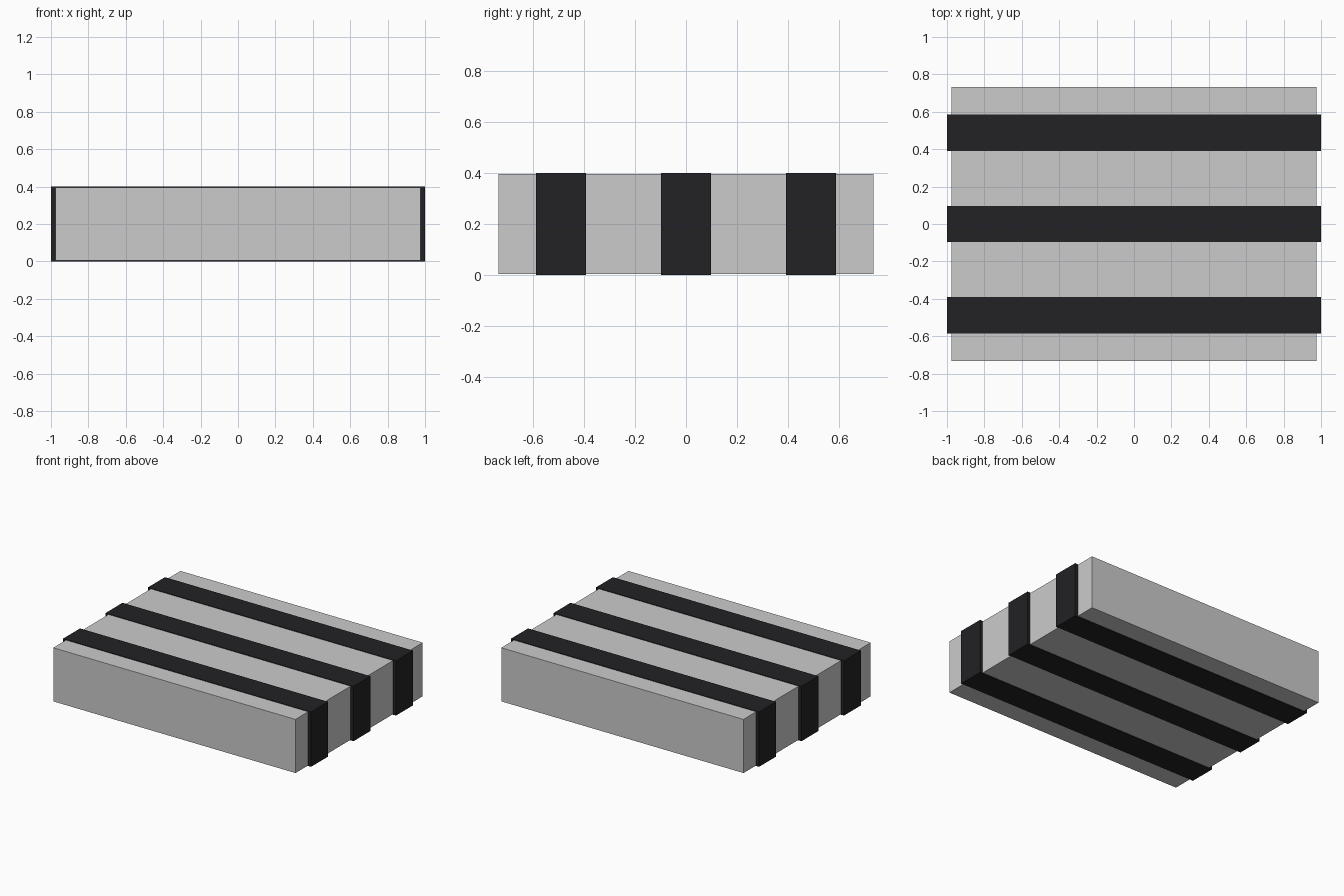
import bpy

if "Cube" in bpy.data.objects:
    bpy.data.objects.remove(bpy.data.objects["Cube"])


def box(name, size, centre):
    bpy.ops.mesh.primitive_cube_add(size=1, location=centre)
    obj = bpy.context.object
    obj.name = name
    obj.scale = size
    bpy.ops.object.transform_apply(location=False, rotation=False, scale=True)
    return obj


HEIGHT = 0.4
STRAP_WIDTH = 0.195
STRAP_SPACING = 0.489

black = bpy.data.materials.new("strap_black")
black.diffuse_color = (0.016, 0.016, 0.019, 1)
black.use_nodes = True
black.node_tree.nodes["Principled BSDF"].inputs["Base Color"].default_value = black.diffuse_color

# Main block, slightly inset from the straps on every wrapped side
box("block", (1.954, 1.466, 0.391), (0, 0, HEIGHT / 2))

# Three bands wrapped around the block along x
for i, label in enumerate(("front", "middle", "back")):
    strap = box(f"{label}_strap", (2.0, STRAP_WIDTH, HEIGHT),
                (0, (i - 1) * STRAP_SPACING, HEIGHT / 2))
    strap.data.materials.append(black)
